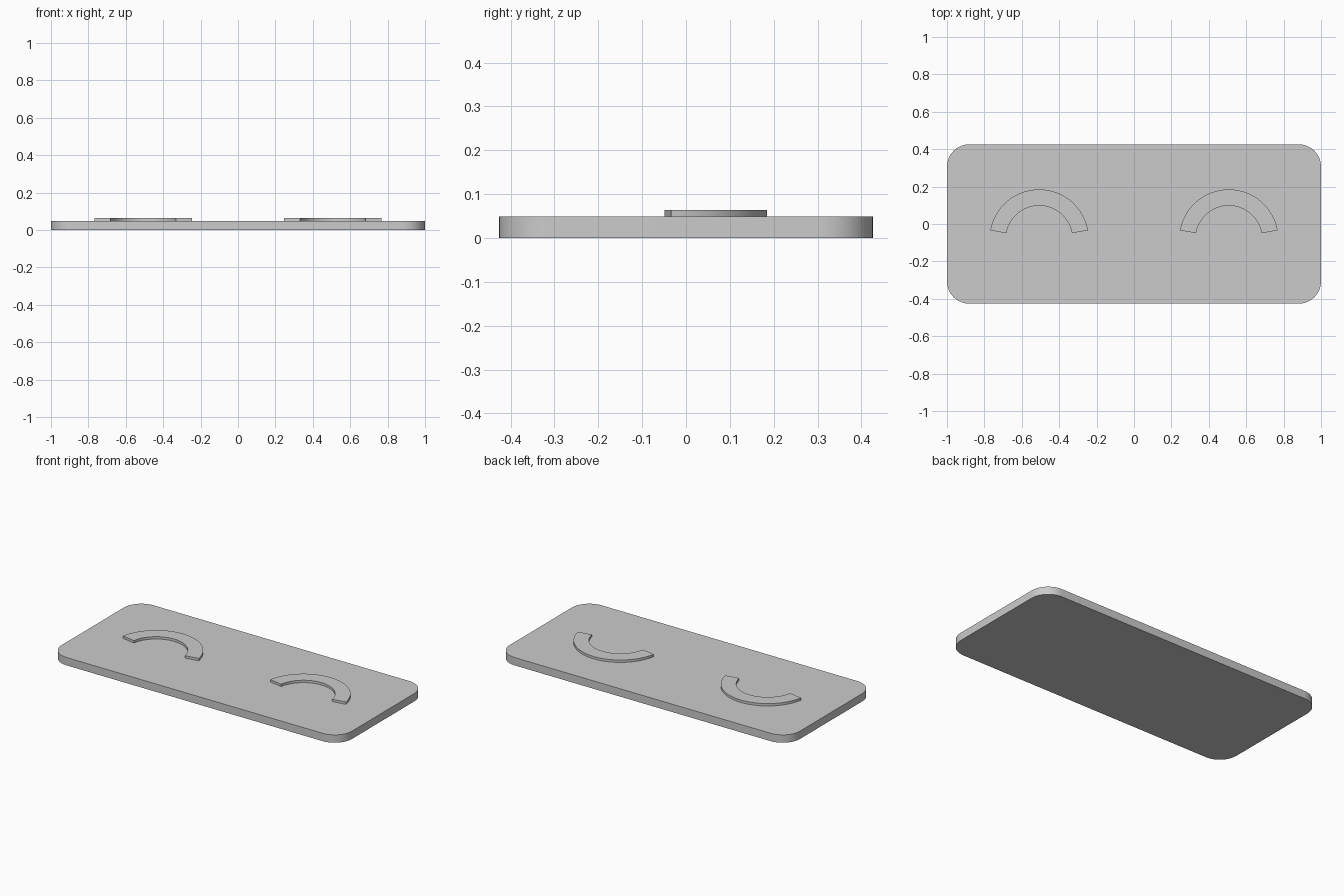
import bpy
import bmesh
from math import cos, sin, radians, pi

cube = bpy.data.objects.get("Cube")
if cube:
    bpy.data.objects.remove(cube, do_unlink=True)

# One plain grey for the whole model
grey = bpy.data.materials.new("light_grey")
grey.use_nodes = True
grey.diffuse_color = (0.6, 0.6, 0.6, 1)
grey.node_tree.nodes["Principled BSDF"].inputs["Base Color"].default_value = (0.6, 0.6, 0.6, 1)


def arc(cx, cy, radius, start, end, steps):
    """Points along a circular arc, angles in degrees."""
    angles = [radians(start + (end - start) * i / steps) for i in range(steps + 1)]
    return [(cx + radius * cos(a), cy + radius * sin(a)) for a in angles]


def extrude_outline(name, outline, bottom, top):
    """Solid prism from a counter-clockwise outline."""
    bm = bmesh.new()
    base = bm.faces.new([bm.verts.new((x, y, bottom)) for x, y in outline])
    result = bmesh.ops.extrude_face_region(bm, geom=[base], use_keep_orig=True)
    raised = [v for v in result["geom"] if isinstance(v, bmesh.types.BMVert)]
    bmesh.ops.translate(bm, verts=raised, vec=(0, 0, top - bottom))
    bmesh.ops.recalc_face_normals(bm, faces=bm.faces)
    mesh = bpy.data.meshes.new(name)
    bm.to_mesh(mesh)
    bm.free()
    mesh.materials.append(grey)
    obj = bpy.data.objects.new(name, mesh)
    bpy.context.collection.objects.link(obj)
    bpy.ops.object.select_all(action="DESELECT")
    obj.select_set(True)
    bpy.context.view_layer.objects.active = obj
    bpy.ops.object.shade_smooth_by_angle(angle=pi / 6)
    return obj


SLAB_TOP = 0.049
HALF_X, HALF_Y, CORNER = 1.0, 0.426, 0.12

# Rounded rectangular slab
slab_outline = []
corners = [(1, 1), (-1, 1), (-1, -1), (1, -1)]
for i, (sx, sy) in enumerate(corners):
    slab_outline += arc(sx * (HALF_X - CORNER), sy * (HALF_Y - CORNER),
                        CORNER, 90 * i, 90 * i + 90, 16)
extrude_outline("base_plate", slab_outline, 0, SLAB_TOP)

# Two raised arches, ends cut along the radius
for name, x in (("left_arch", 0.507), ("right_arch", -0.507)):
    outer = arc(x, -0.08, 0.265, 10, 170, 40)
    inner = arc(x, -0.08, 0.178, 170, 10, 40)
    extrude_outline(name, outer + inner, SLAB_TOP, 0.064)
